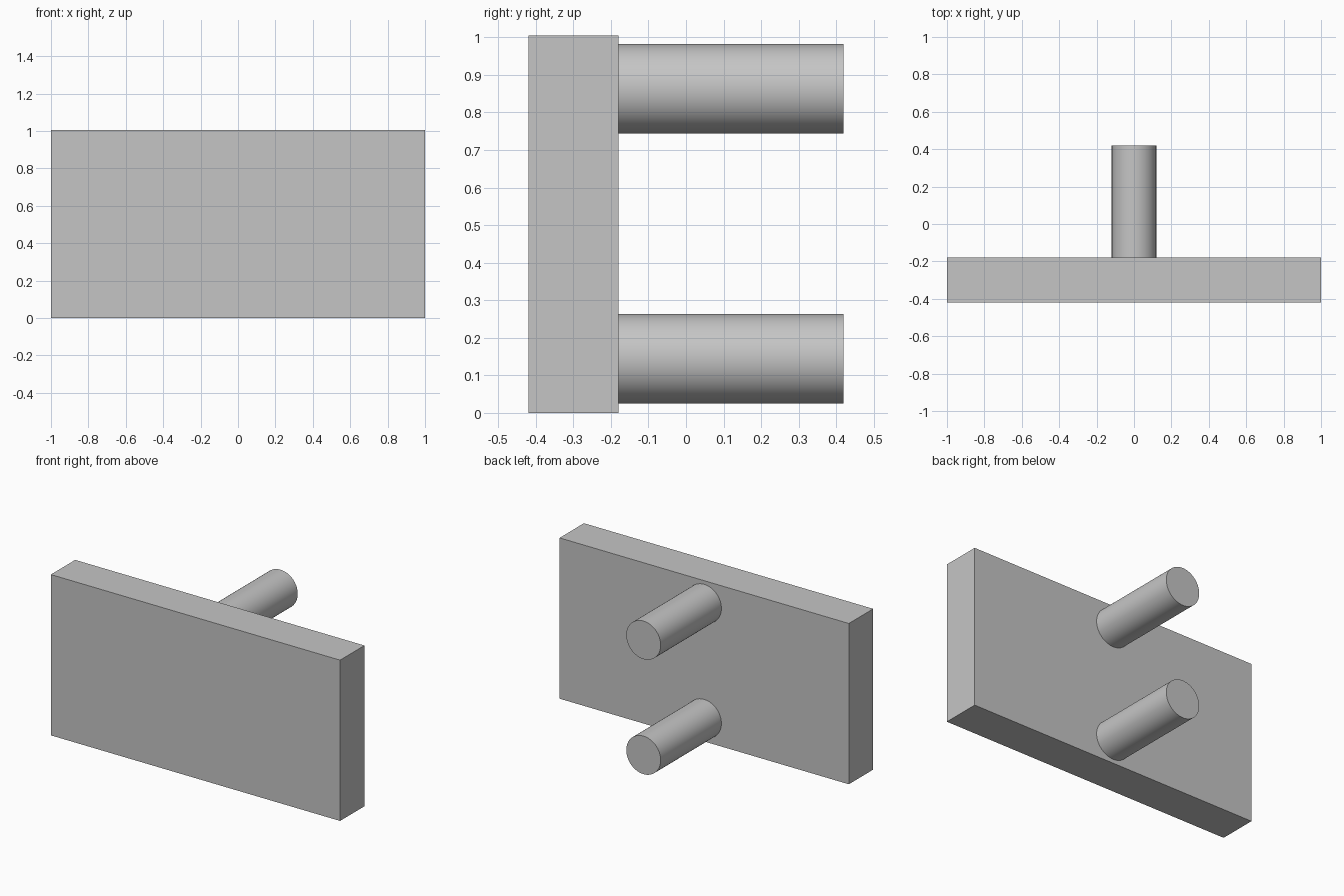
import bpy
import math

cube = bpy.data.objects.get("Cube")
if cube:
    bpy.data.objects.remove(cube, do_unlink=True)

FRONT, PLATE_BACK, PEG_END = -0.42, -0.18, 0.42
HEIGHT = 1.005
PEG_RADIUS = 0.119

grey = bpy.data.materials.new("plain grey")
grey.use_nodes = True
colour = (0.56, 0.56, 0.56, 1)
grey.diffuse_color = colour
grey.node_tree.nodes["Principled BSDF"].inputs["Base Color"].default_value = colour


def finish(name):
    obj = bpy.context.object
    obj.name = name
    obj.data.materials.append(grey)
    bpy.ops.object.transform_apply(location=False, rotation=True, scale=True)
    return obj


# Rectangular face plate
bpy.ops.mesh.primitive_cube_add(size=1, location=(0, (FRONT + PLATE_BACK) / 2, HEIGHT / 2))
bpy.context.object.scale = (2, PLATE_BACK - FRONT, HEIGHT)
finish("face_plate")

# Two round pegs standing out of the back
for name, z in (("lower_peg", 0.144), ("upper_peg", 0.863)):
    bpy.ops.mesh.primitive_cylinder_add(
        vertices=64, radius=PEG_RADIUS, depth=PEG_END - PLATE_BACK,
        location=(0, (PLATE_BACK + PEG_END) / 2, z), rotation=(math.pi / 2, 0, 0))
    finish(name)
    bpy.ops.object.shade_smooth_by_angle(angle=math.radians(30))
